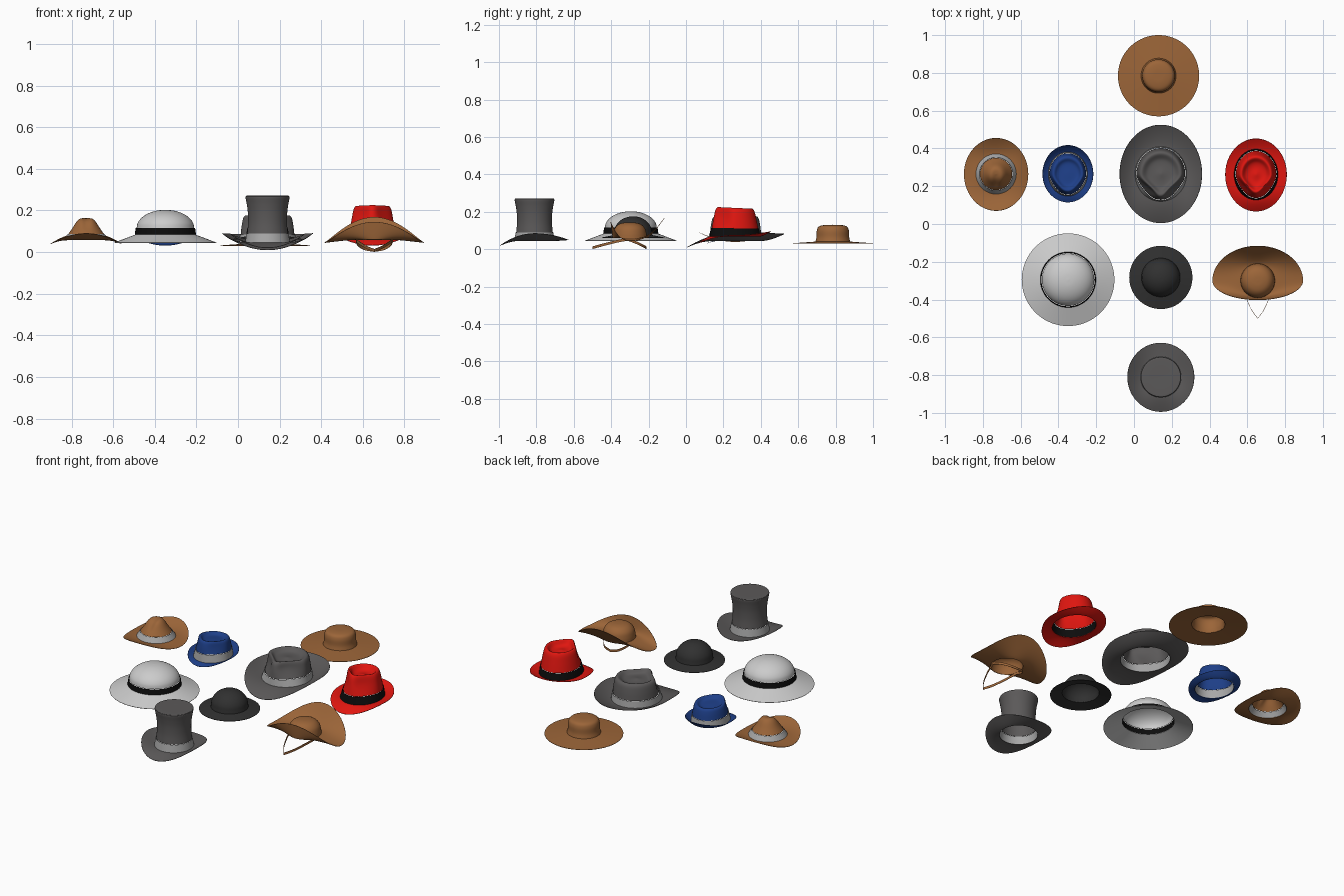
import bpy, bmesh, math
from mathutils import Vector

if "Cube" in bpy.data.objects:
    bpy.data.objects.remove(bpy.data.objects["Cube"])

SEGS = 72


def material(name, rgb):
    m = bpy.data.materials.new(name)
    m.diffuse_color = (*rgb, 1)
    m.use_nodes = True
    m.node_tree.nodes["Principled BSDF"].inputs["Base Color"].default_value = m.diffuse_color
    return m


BROWN = material("brown_felt", (0.33, 0.13, 0.04))
RED = material("red_felt", (0.75, 0.008, 0.005))
BLUE = material("blue_felt", (0.013, 0.05, 0.25))
GREY = material("grey_felt", (0.105, 0.1, 0.1))
BLACK = material("black_felt", (0.03, 0.03, 0.03))
INK = material("black_ribbon", (0.004, 0.004, 0.004))
PALE = material("pale_felt", (0.55, 0.55, 0.55))
SILVER = material("grey_ribbon", (0.4, 0.4, 0.4))


def smooth(t):
    t = max(0, min(1, t))
    return t * t * (3 - 2 * t)


def spline(pts, n=5):
    """Catmull-Rom curve through the profile points."""
    p = [Vector(q) for q in pts]
    p = [p[0] * 2 - p[1]] + p + [p[-1] * 2 - p[-2]]
    out = []
    for a, b, c, d in zip(p, p[1:], p[2:], p[3:]):
        for i in range(n):
            t = i / n
            out.append(0.5 * (2 * b + (c - a) * t + (2 * a - 5 * b + 4 * c - d) * t * t
                              + (3 * b - a - 3 * c + d) * t ** 3))
    return out + [p[-2]]


def sheet(name, centre, rows, mat, closed=True):
    """Thin skin through rows of points, closed around if wanted."""
    bm = bmesh.new()
    grid = [[bm.verts.new(p) for p in row] for row in rows]
    for a, b in zip(grid, grid[1:]):
        n = len(a)
        for i in range(n if closed else n - 1):
            j = (i + 1) % n
            bm.faces.new((a[i], a[j], b[j], b[i]))
    bmesh.ops.remove_doubles(bm, verts=bm.verts, dist=1e-5)
    me = bpy.data.meshes.new(name)
    bm.to_mesh(me)
    bm.free()
    ob = bpy.data.objects.new(name, me)
    bpy.context.collection.objects.link(ob)
    ob.location = (*centre, 0)
    me.materials.append(mat)
    mod = ob.modifiers.new("thickness", 'SOLIDIFY')
    mod.thickness, mod.offset = 0.002, 0


ANGLES = [2 * math.pi * i / SEGS for i in range(SEGS)]


def brim(name, c, mat, inner, reach, edge, power=1.5, peak=1.0):
    """inner: rx, ry, z. reach and edge: side, front, back radius / height."""
    rows = []
    for k in range(13):
        t = k / 12
        row = []
        for a in ANGLES:
            co, si = math.cos(a), math.sin(a)
            end = 1 if si < 0 else 2
            x = co * (inner[0] + (reach[0] - inner[0]) * t)
            y = si * (inner[1] + (reach[end] - inner[1]) * t)
            f = abs(si) ** (2 * peak)
            z = edge[0] + (edge[end] - edge[0]) * f
            row.append((x, y, inner[2] + (z - inner[2]) * t ** power))
        rows.append(row)
    sheet(name + "_brim", c, rows, mat)


def crown(name, c, mat, rx, ry, prof, band=None, pinch=0, crease=0, slope=0):
    """prof: (scale, z) from base to top; its first step is the ribbon."""
    z0, z1 = prof[0][1], max(p[1] for p in prof)

    def ring(s, z, grow=1.0):
        row = []
        for a in ANGLES:
            u, v, w = s * math.cos(a), s * math.sin(a), (z - z0) / (z1 - z0)
            x = u * rx * grow * (1 - pinch * smooth(w * 1.2) * smooth(-v * 1.3))
            dent = crease * math.exp(-(u / 0.22) ** 2) * smooth(0.45 - v) * smooth(w * 1.5 - 0.4)
            row.append((x, v * ry * grow, z - dent + slope * v * w))
        return row

    if band:
        sheet(name + "_band", c, [ring(*prof[0], 1.03), ring(*prof[1], 1.03)], band)
        prof = prof[1:]
    sheet(name + "_crown", c, [ring(max(s, 0), z) for s, z in spline(prof)], mat)


# Flat wide straw hat
c = (0.13, 0.785)
brim("straw_hat", c, BROWN, (0.092, 0.092, 0.04), (0.215,) * 3, (0.031,) * 3, 1)
crown("straw_hat", c, BROWN, 0.092, 0.092,
      [(1, 0.04), (0.94, 0.065), (0.92, 0.1), (0.8, 0.121), (0.45, 0.129), (0, 0.13)])

# Peaked riding hat with front and back of the brim turned up
c = (-0.73, 0.265)
brim("riding_hat", c, BROWN, (0.103, 0.103, 0.058), (0.17, 0.195, 0.19), (0.04, 0.09, 0.095), 1.5)
crown("riding_hat", c, BROWN, 0.103, 0.103,
      [(1, 0.058), (0.82, 0.087), (0.63, 0.115), (0.42, 0.148), (0.24, 0.163), (0, 0.168)],
      SILVER, crease=0.018)

# Large grey fedora
c = (0.142, 0.265)
brim("large_fedora", c, GREY, (0.132, 0.14, 0.045), (0.218, 0.26, 0.26), (0.09, 0.01, 0.082), 1.6)
crown("large_fedora", c, GREY, 0.132, 0.14,
      [(1, 0.045), (0.97, 0.085), (0.93, 0.13), (0.87, 0.165), (0.76, 0.175), (0.55, 0.158),
       (0.3, 0.155), (0, 0.16)], SILVER, pinch=0.55)

# Red fedora
c = (0.646, 0.262)
brim("red_fedora", c, RED, (0.112, 0.13, 0.068), (0.163, 0.195, 0.19), (0.075, 0.032, 0.095), 1.4)
crown("red_fedora", c, RED, 0.112, 0.13,
      [(1, 0.068), (0.95, 0.112), (0.87, 0.165), (0.79, 0.207), (0.68, 0.22), (0.5, 0.198),
       (0.28, 0.19), (0, 0.195)], INK, pinch=0.45, slope=-0.006)

# Small blue fedora
c = (-0.35, 0.265)
brim("blue_fedora", c, BLUE, (0.1, 0.113, 0.045), (0.134, 0.15, 0.152), (0.066, 0.032, 0.082), 1.4)
crown("blue_fedora", c, BLUE, 0.1, 0.113,
      [(1, 0.045), (0.96, 0.088), (0.9, 0.125), (0.83, 0.148), (0.72, 0.152), (0.5, 0.138),
       (0, 0.138)], SILVER, pinch=0.25, slope=-0.01)

# Pale sun hat
c = (-0.349, -0.295)
brim("sun_hat", c, PALE, (0.142, 0.142, 0.084), (0.245,) * 3, (0.045,) * 3, 1)
dome = [(0.97 * math.cos(a), 0.115 + 0.087 * math.sin(a))
        for a in (math.radians(15 * i) for i in range(7))]
crown("sun_hat", c, PALE, 0.142, 0.142, [(1, 0.084)] + dome, INK)

# Black bowler
c = (0.142, -0.283)
brim("bowler", c, BLACK, (0.102, 0.102, 0.075), (0.167,) * 3, (0.062,) * 3, 1)
dome = [(0.98 * math.cos(a), 0.09 + 0.085 * math.sin(a))
        for a in (math.radians(15 * i) for i in range(7))]
crown("bowler", c, BLACK, 0.102, 0.102, [(1, 0.075)] + dome)

# Top hat
c = (0.142, -0.81)
brim("top_hat", c, GREY, (0.104, 0.104, 0.045), (0.177, 0.184, 0.181), (0.085, 0.02, 0.05), 1.3)
crown("top_hat", c, GREY, 0.104, 0.104,
      [(1, 0.045), (0.93, 0.09), (0.89, 0.14), (0.9, 0.19), (0.95, 0.23), (1.01, 0.262),
       (0.985, 0.268), (0.9, 0.27), (0, 0.27)], SILVER)

# Wide rancher hat, front and back swept high
c = (0.655, -0.3)
brim("rancher_hat", c, BROWN, (0.09, 0.09, 0.06), (0.24, 0.102, 0.184), (0.045, 0.145, 0.168), 1.3, 1.2)
crown("rancher_hat", c, BROWN, 0.09, 0.09,
      [(1, 0.06), (0.97, 0.085), (0.88, 0.112), (0.66, 0.132), (0.35, 0.141), (0, 0.143)])

# Chin strap and head strap of the rancher hat
for name, path in {
    "chin_strap": [(-0.086, 0, 0.055), (-0.068, -0.07, 0.042), (-0.035, -0.15, 0.022), (0, -0.2, 0.008)],
    "head_strap": [(-0.088, -0.02, 0.056), (-0.078, 0.035, 0.035), (-0.045, 0.075, 0.016), (0, 0.088, 0.008)],
}.items():
    half = spline(path)
    line = half + [Vector((-p.x, p.y, p.z)) for p in reversed(half[:-1])]
    sheet(name, c, [[p + Vector((0, 0, h)) for p in line] for h in (-0.007, 0.007)], BROWN, False)

# Bake thickness and shade smooth
bpy.ops.object.select_all(action='SELECT')
bpy.context.view_layer.objects.active = bpy.context.selected_objects[0]
bpy.ops.object.convert(target='MESH')
bpy.ops.object.shade_smooth_by_angle(angle=math.radians(40))
